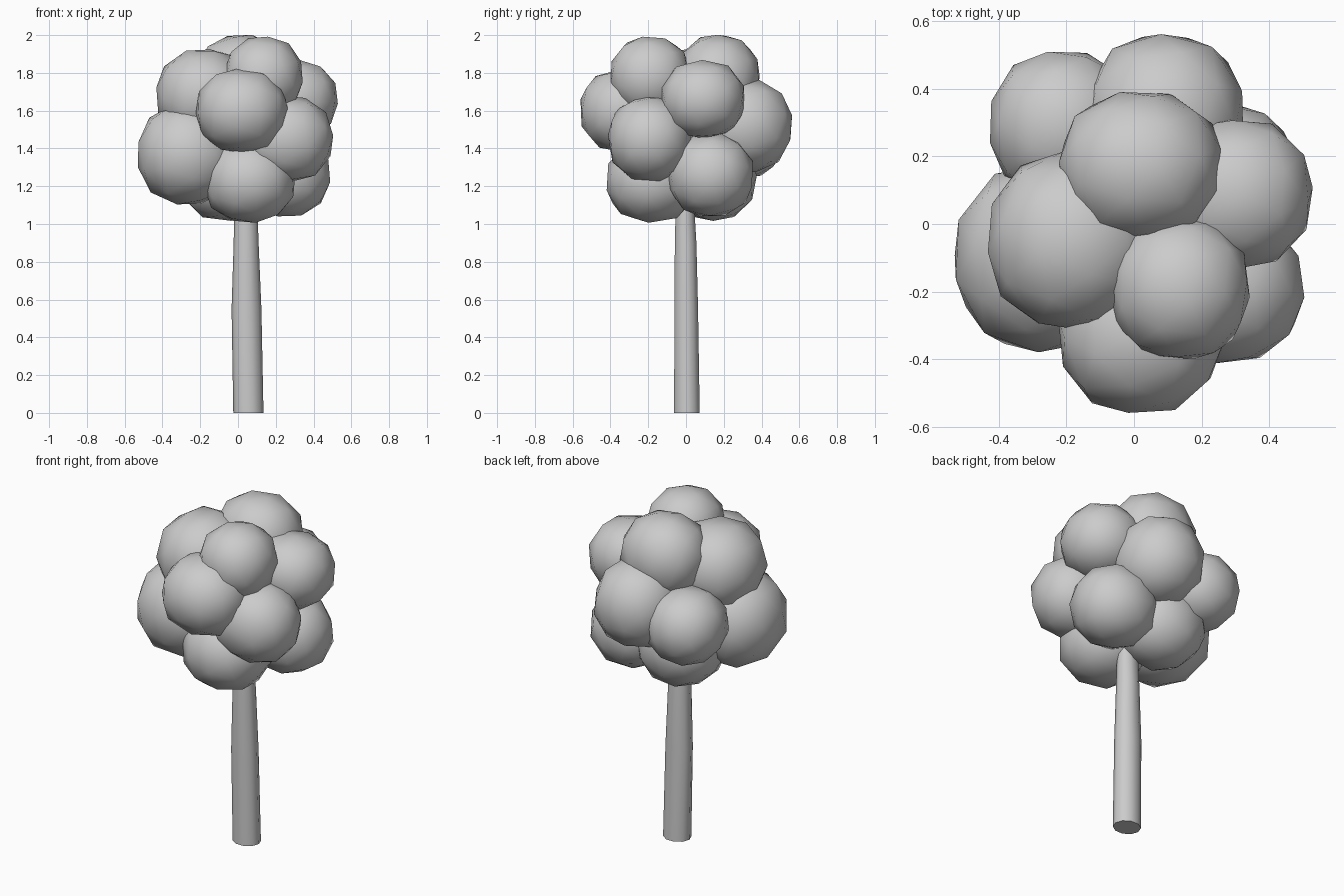
import bpy, bmesh, math, random
from mathutils import Euler, Vector

if "Cube" in bpy.data.objects:
    bpy.data.objects.remove(bpy.data.objects["Cube"])

random.seed(4)


def finish(name, bm):
    """Turn a bmesh into a smooth shaded object."""
    bmesh.ops.recalc_face_normals(bm, faces=bm.faces)
    me = bpy.data.meshes.new(name)
    bm.to_mesh(me)
    bm.free()
    ob = bpy.data.objects.new(name, me)
    bpy.context.collection.objects.link(ob)
    bpy.ops.object.select_all(action='DESELECT')
    ob.select_set(True)
    bpy.context.view_layer.objects.active = ob
    bpy.ops.object.shade_smooth_by_angle(angle=math.radians(50))
    return ob


def leaf_clump(name, centre, radii, power=2.3):
    """Coarse, slightly boxy clump with a randomly turned facet pattern."""
    bm = bmesh.new()
    turn = Euler([random.uniform(0, 6.28) for _ in range(3)]).to_matrix().to_4x4()
    bmesh.ops.create_icosphere(bm, subdivisions=2, radius=1, matrix=turn)
    for v in bm.verts:
        k = 1.02 / sum(abs(c) ** power for c in v.co) ** (1 / power)
        v.co = Vector(centre) + Vector(c * k * r for c, r in zip(v.co, radii))
    return finish(name, bm)


# Crown: name, centre, radii
clumps = [
    ("front_upper",  (0.02, -0.32, 1.60), (0.24, 0.24, 0.22)),
    ("front_lower",  (0.06, -0.18, 1.23), (0.24, 0.24, 0.22)),
    ("left",         (-0.265, -0.10, 1.37), (0.265, 0.275, 0.265)),
    ("upper_left",   (-0.18, -0.05, 1.68), (0.25, 0.26, 0.245)),
    ("upper_right",  (0.135, -0.19, 1.78), (0.205, 0.21, 0.21)),
    ("top_back",     (0.02, 0.17, 1.77), (0.24, 0.22, 0.23)),
    ("right_upper",  (0.30, 0.09, 1.66), (0.225, 0.22, 0.205)),
    ("right_middle", (0.26, -0.19, 1.45), (0.24, 0.22, 0.225)),
    ("right_lower",  (0.25, 0.13, 1.26), (0.235, 0.225, 0.22)),
    ("back",         (0.09, 0.31, 1.52), (0.235, 0.25, 0.245)),
    ("back_left",    (-0.21, 0.29, 1.45), (0.215, 0.22, 0.21)),
    ("back_lower",   (-0.07, 0.14, 1.25), (0.24, 0.23, 0.23)),
]
for label, centre, radii in clumps:
    leaf_clump("leaf_clump_" + label, centre, radii)

# Trunk: slightly bent, tapering rings (x, y, z, rx, ry)
rings = [
    (0.055, 0.005, 0.00, 0.080, 0.071),
    (0.045, 0.001, 0.55, 0.079, 0.066),
    (0.043, -0.002, 0.90, 0.066, 0.060),
    (0.041, -0.006, 1.13, 0.060, 0.050),
]
SIDES = 10
bm = bmesh.new()
loops = []
for x, y, z, rx, ry in rings:
    loops.append([bm.verts.new((x + rx * math.cos(a), y + ry * math.sin(a), z))
                  for a in (2 * math.pi * i / SIDES for i in range(SIDES))])
for lo, hi in zip(loops, loops[1:]):
    for i in range(SIDES):
        j = (i + 1) % SIDES
        bm.faces.new((lo[i], lo[j], hi[j], hi[i]))
bm.faces.new(loops[0][::-1])
bm.faces.new(loops[-1])
finish("trunk", bm)
